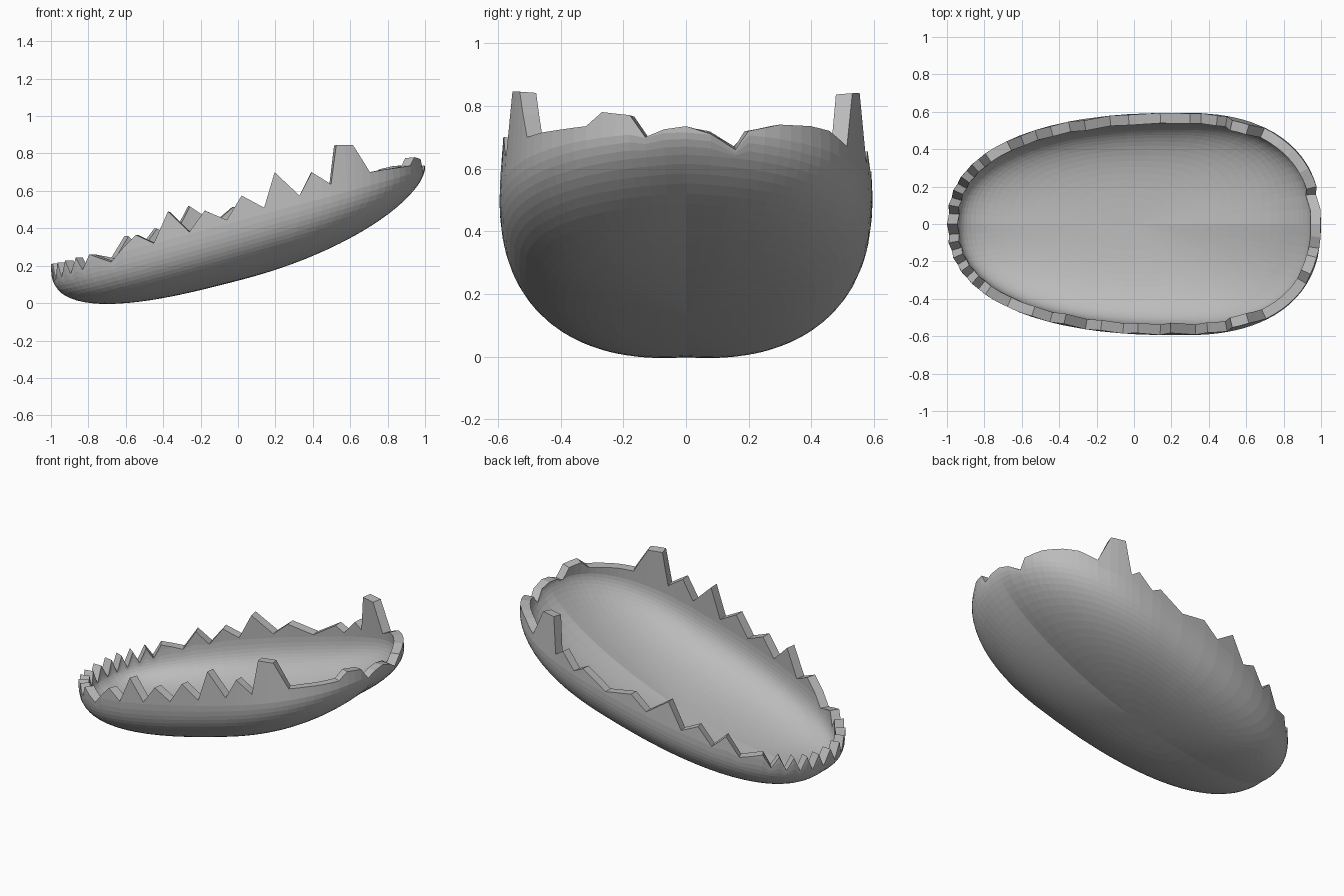
import bpy, bmesh
from math import sin, cos, acos, asin, pi

cube = bpy.data.objects.get("Cube")
if cube:
    bpy.data.objects.remove(cube)

grey = bpy.data.materials.new("plain_grey")
grey.use_nodes = True
colour = (0.5, 0.5, 0.5, 1)
grey.diffuse_color = colour
grey.node_tree.nodes["Principled BSDF"].inputs["Base Color"].default_value = colour

WIDE_X, HALF_W, DEPTH = 0.25, 0.595, 0.34
RIGHT, LEFT = (0.75, 2.4), (1.25, 2.35)      # length and roundness of each end


def outline(phi):
    """Egg-shaped plan of the shell."""
    c, s = cos(phi), sin(phi)
    length, p = RIGHT if c > 0 else LEFT
    x = length * abs(c) ** (2 / p)
    y = HALF_W * abs(s) ** (2 / p)
    return WIDE_X + (x if c > 0 else -x), y if s > 0 else -y


def phi_of_x(x):
    length, p = RIGHT if x > WIDE_X else LEFT
    c = (abs(x - WIDE_X) / length) ** (p / 2)
    return acos(c if x > WIDE_X else -c)


def phi_of_y(y):
    a = asin((abs(y) / HALF_W) ** (RIGHT[1] / 2))
    return a if y > 0 else -a


def surface(phi, s):
    """Bowl for s up to 1, then a slightly leaning wall above it."""
    x, y = outline(phi)
    p = 2.2 - 0.4 * x + 0.9 * abs(y)
    t = min(s, 1) * pi / 2
    r = sin(t) ** (2 / p)
    h = DEPTH * max(cos(t), 0) ** (2 / p)
    up = max(s - 1, 0)
    lean = r - 0.11 * up
    return x * lean, y * lean, 0.46 + 0.26 * x * r - h + up


def rim_level(phi, z):
    lo, hi = 0.6, 2.0
    for _ in range(40):
        m = (lo + hi) / 2
        if surface(phi, m)[2] < z:
            lo = m
        else:
            hi = m
    return lo


# Jagged rim: side teeth as (x, z), scalloped high end as (y, z)
front = [(-.68, .22), (-.55, .365), (-.45, .32), (-.38, .49), (-.26, .38),
         (-.18, .495), (-.06, .445), (.02, .575), (.14, .51), (.2, .7),
         (.33, .575), (.4, .7), (.5, .635), (.54, .845), (.63, .845), (.71, .7)]
back = [(-.68, .24), (-.61, .36), (-.53, .29), (-.45, .4), (-.35, .36),
        (-.27, .52), (-.13, .43), (-.03, .515), (.14, .49), (.3, .59),
        (.36, .56), (.45, .655), (.5, .62), (.54, .84), (.63, .84), (.7, .67)]
scallops = [(-.46, .715), (-.32, .735), (-.27, .78), (-.18, .77), (-.13, .7),
            (-.07, .725), (0, .735), (.08, .71), (.16, .66), (.2, .72),
            (.3, .74), (.4, .735), (.46, .72)]
rim = [(-phi_of_x(x), z) for x, z in front]
rim += [(phi_of_x(x), z) for x, z in back]
rim += [(phi_of_y(y), z) for y, z in scallops]
# Small teeth round the low end
for k in range(-10, 11):
    a = k * 0.0625
    phi = pi + a if a < 0 else a - pi
    d = outline(phi)[0] + 1
    rim.append((phi, 0.12 + 0.35 * d if k % 2 else 0.21 + 0.25 * d))
rim.sort()

# Extra columns between the tooth corners
columns = []
for i, (a, za) in enumerate(rim):
    b, zb = rim[(i + 1) % len(rim)]
    if b < a:
        b += 2 * pi
    n = max(1, round((b - a) / 0.08))
    columns += [(a + (b - a) * j / n, za + (zb - za) * j / n) for j in range(n)]

# Shell surface: even rings up to the knee, then one step to the rim
bm = bmesh.new()
BOWL, RINGS, TOP = 0.85, 18, 3
bottom = bm.verts.new(surface(0, 0))
grid = []
for phi, z in columns:
    top = rim_level(phi, z)
    knee = min(top - 0.005, 0.985)
    levels = [BOWL * j / RINGS for j in range(1, RINGS + 1)]
    levels += [BOWL + (knee - BOWL) * j / TOP for j in range(1, TOP + 1)]
    grid.append([bm.verts.new(surface(phi, s)) for s in levels + [top]])
for i, a in enumerate(grid):
    b = grid[(i + 1) % len(grid)]
    bm.faces.new((bottom, b[0], a[0]))
    for j in range(len(a) - 1):
        bm.faces.new((a[j], b[j], b[j + 1], a[j + 1]))
mesh = bpy.data.meshes.new("jagged_shell")
bm.to_mesh(mesh)
bm.free()
mesh.materials.append(grey)
shell = bpy.data.objects.new("jagged_shell", mesh)
bpy.context.collection.objects.link(shell)

# Wall thickness, grown inwards
thick = shell.modifiers.new("thickness", 'SOLIDIFY')
thick.thickness = 0.055
thick.offset = -1
